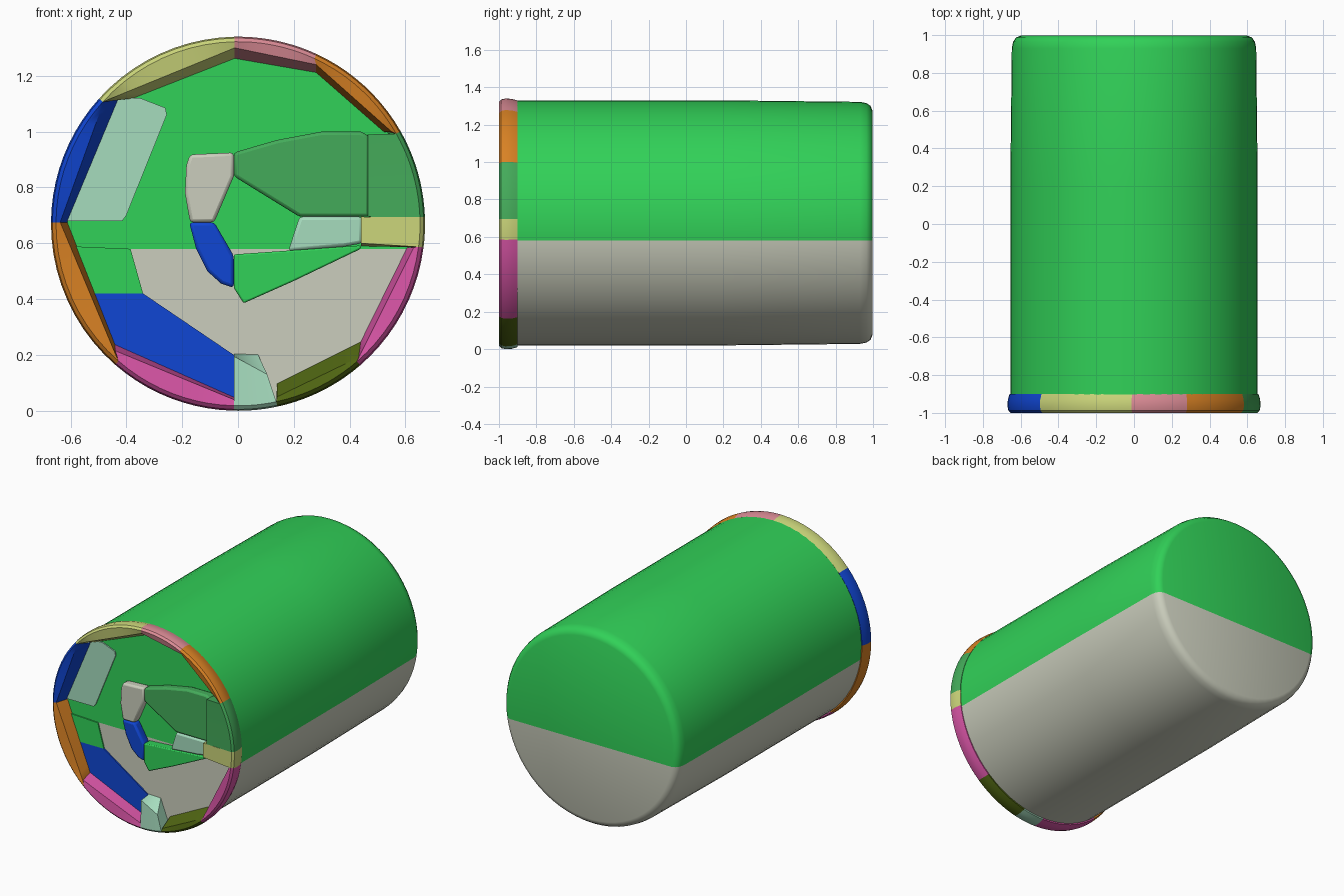
import bpy, bmesh, math
from mathutils import Vector

cube = bpy.data.objects.get("Cube")
if cube:
    bpy.data.objects.remove(cube, do_unlink=True)

CZ, R = 0.67, 0.67          # axis height and rim radius
CAP = -0.91                 # depth of the recessed front face
SPLIT = 0.58                # height where the body changes colour


def material(name, rgb):
    lin = [(c / 255 / 12.92) if c < 10 else ((c / 255 + 0.055) / 1.055) ** 2.4 for c in rgb]
    m = bpy.data.materials.new(name)
    m.use_nodes = True
    m.diffuse_color = (*lin, 1)
    m.node_tree.nodes["Principled BSDF"].inputs["Base Color"].default_value = (*lin, 1)
    return m


GREEN = material("bright green", (49, 209, 88))
GREY = material("warm grey", (203, 206, 189))
BLUE = material("blue", (16, 70, 212))
YELLOW = material("pale yellow", (203, 213, 122))
PINK = material("dusty pink", (220, 140, 150))
ORANGE = material("orange", (217, 130, 36))
FOREST = material("mid green", (68, 171, 90))
MAGENTA = material("magenta", (214, 84, 164))
OLIVE = material("olive", (80, 102, 18))
MINT = material("mint", (166, 220, 190))


def finish(name, bm, mats, angle=35):
    bmesh.ops.recalc_face_normals(bm, faces=bm.faces[:])
    me = bpy.data.meshes.new(name)
    bm.to_mesh(me)
    bm.free()
    for m in mats:
        me.materials.append(m)
    ob = bpy.data.objects.new(name, me)
    bpy.context.collection.objects.link(ob)
    bpy.ops.object.select_all(action='DESELECT')
    ob.select_set(True)
    bpy.context.view_layer.objects.active = ob
    bpy.ops.object.shade_smooth_by_angle(angle=math.radians(angle))
    return ob


def body():
    # slightly tapered drum with a rounded back edge, two-tone
    bm = bmesh.new()
    profile = [(0.655, CAP), (0.655, -0.5), (0.655, 0.2), (0.647, 0.93),
               (0.640, 0.965), (0.625, 0.987), (0.60, 0.997)]
    n = 64
    rings = [[bm.verts.new((r * math.cos(2 * math.pi * i / n), y,
                            CZ + 0.005 + r * math.sin(2 * math.pi * i / n))) for i in range(n)]
             for r, y in profile]
    for a, b in zip(rings, rings[1:]):
        for i in range(n):
            j = (i + 1) % n
            bm.faces.new((a[i], a[j], b[j], b[i]))
    bm.faces.new(rings[0])
    bm.faces.new(rings[-1])
    geom = bm.verts[:] + bm.edges[:] + bm.faces[:]
    bmesh.ops.bisect_plane(bm, geom=geom, plane_co=(0, 0, SPLIT), plane_no=(0, 0, 1))
    for f in bm.faces:
        f.material_index = int(f.calc_center_median().z < SPLIT)
    finish("drum_body", bm, [GREEN, GREY])


def prism(name, mat, pts, front, back=CAP + 0.005, bevel=0.0):
    # outline in x and z, extruded along y
    bm = bmesh.new()
    f = bm.faces.new([bm.verts.new((x, front, z)) for x, z in pts])
    ext = bmesh.ops.extrude_face_region(bm, geom=[f])
    bmesh.ops.translate(bm, vec=(0, back - front, 0),
                        verts=[v for v in ext["geom"] if isinstance(v, bmesh.types.BMVert)])
    ob = finish(name, bm, [mat])
    if bevel:
        b = ob.modifiers.new("soft_edges", 'BEVEL')
        b.width, b.segments = bevel, 2


def rim(name, mat, outer, inner_front, inner_back, steps=10):
    # curved rim piece with a straight, sloping inner wall
    a0, a1 = (math.atan2(z - CZ, x) for x, z in outer)
    da = (a1 - a0 + math.pi) % (2 * math.pi) - math.pi
    p = [Vector(v) for v in inner_front]
    q = [Vector(v) for v in inner_back]
    bm = bmesh.new()
    loops = []
    for i in range(steps + 1):
        t = i / steps
        a = a0 + da * t
        sec = [(r * math.cos(a), y, CZ + r * math.sin(a)) for r, y in
               ((0.645, -0.90), (0.659, -0.90), (0.668, -0.93), (R, -0.965), (0.665, -0.988), (0.652, -1.0))]
        pf, qb = p[0].lerp(p[1], t), q[0].lerp(q[1], t)
        sec += [(pf.x, -0.992, pf.y), (qb.x, CAP + 0.005, qb.y)]
        loops.append([bm.verts.new(c) for c in sec])
    for a, b in zip(loops, loops[1:]):
        for k in range(len(a)):
            m = (k + 1) % len(a)
            bm.faces.new((a[k], a[m], b[m], b[k]))
    bm.faces.new(loops[0])
    bm.faces.new(loops[-1])
    finish(name, bm, [mat])


body()

# rim pieces, clockwise from upper left: outer ends, inner front edge, inner back edge
for args in [
    ("rim_top_left", YELLOW, [(-.50, 1.12), (-.012, 1.34)], [(-.465, 1.115), (-.012, 1.30)], [(-.37, 1.12), (-.012, 1.26)]),
    ("rim_top", PINK, [(-.012, 1.34), (.28, 1.275)], [(-.012, 1.30), (.28, 1.24)], [(-.012, 1.26), (.28, 1.21)]),
    ("rim_top_right", ORANGE, [(.28, 1.275), (.58, 1.0)], [(.28, 1.24), (.55, 1.0)], [(.28, 1.21), (.52, 1.0)]),
    ("rim_right", FOREST, [(.58, 1.0), (.667, .695)], [(.465, .99), (.465, .695)], [(.46, .985), (.46, .695)]),
    ("rim_right_small", YELLOW, [(.667, .695), (.662, .585)], [(.44, .695), (.44, .60)], [(.44, .695), (.44, .59)]),
    ("rim_lower_right", MAGENTA, [(.662, .585), (.44, .16)], [(.63, .585), (.44, .205)], [(.605, .585), (.44, .25)]),
    ("rim_bottom_right", OLIVE, [(.44, .16), (.14, .02)], [(.44, .195), (.14, .05)], [(.44, .25), (.14, .10)]),
    ("rim_bottom", MINT, [(.14, .02), (-.015, .005)], [(.105, .13), (-.015, .195)], [(.07, .205), (-.015, .205)]),
    ("rim_bottom_left", MAGENTA, [(-.015, .005), (-.44, .165)], [(-.015, .04), (-.44, .215)], [(-.015, .05), (-.44, .24)]),
    ("rim_lower_left", ORANGE, [(-.44, .165), (-.667, .675)], [(-.44, .205), (-.637, .675)], [(-.44, .24), (-.61, .675)]),
    ("rim_left", BLUE, [(-.667, .675), (-.50, 1.12)], [(-.637, .675), (-.48, 1.11)], [(-.61, .675), (-.42, 1.12)]),
]:
    rim(*args)

# thin coloured panels on the front face
for name, mat, pts in [
    ("panel_green", GREEN, [(-.62, .59), (-.385, .58), (-.34, .42), (-.55, .42)]),
    ("panel_blue", BLUE, [(-.53, .42), (-.34, .42), (-.015, .20), (-.015, .04), (-.45, .22)]),
    ("panel_mint", MINT, [(-.62, .68), (-.415, .68), (-.40, .70), (-.255, 1.06), (-.26, 1.085), (-.35, 1.12), (-.43, 1.12)]),
]:
    prism(name, mat, pts, CAP - 0.008, CAP + 0.001)

# raised blocks around the central opening
for name, mat, pts in [
    ("block_mid_green", FOREST, [(-.015, .925), (.14, .97), (.30, 1.0), (.44, 1.0), (.47, .985), (.47, .695), (.22, .695), (-.015, .84)]),
    ("block_mint", MINT, [(.22, .695), (.445, .695), (.445, .60), (.38, .588), (.18, .572)]),
    ("block_green", GREEN, [(-.015, .56), (.20, .575), (.44, .592), (.44, .58), (.20, .465), (.02, .385), (-.015, .44)]),
    ("block_blue", BLUE, [(-.175, .675), (-.085, .675), (-.015, .555), (-.015, .44), (-.06, .455), (-.11, .50), (-.15, .58)]),
    ("block_grey", GREY, [(-.172, .918), (-.015, .925), (-.015, .84), (-.085, .675), (-.172, .675), (-.19, .78), (-.185, .88)]),
]:
    prism(name, mat, pts, -0.965, bevel=0.012)
